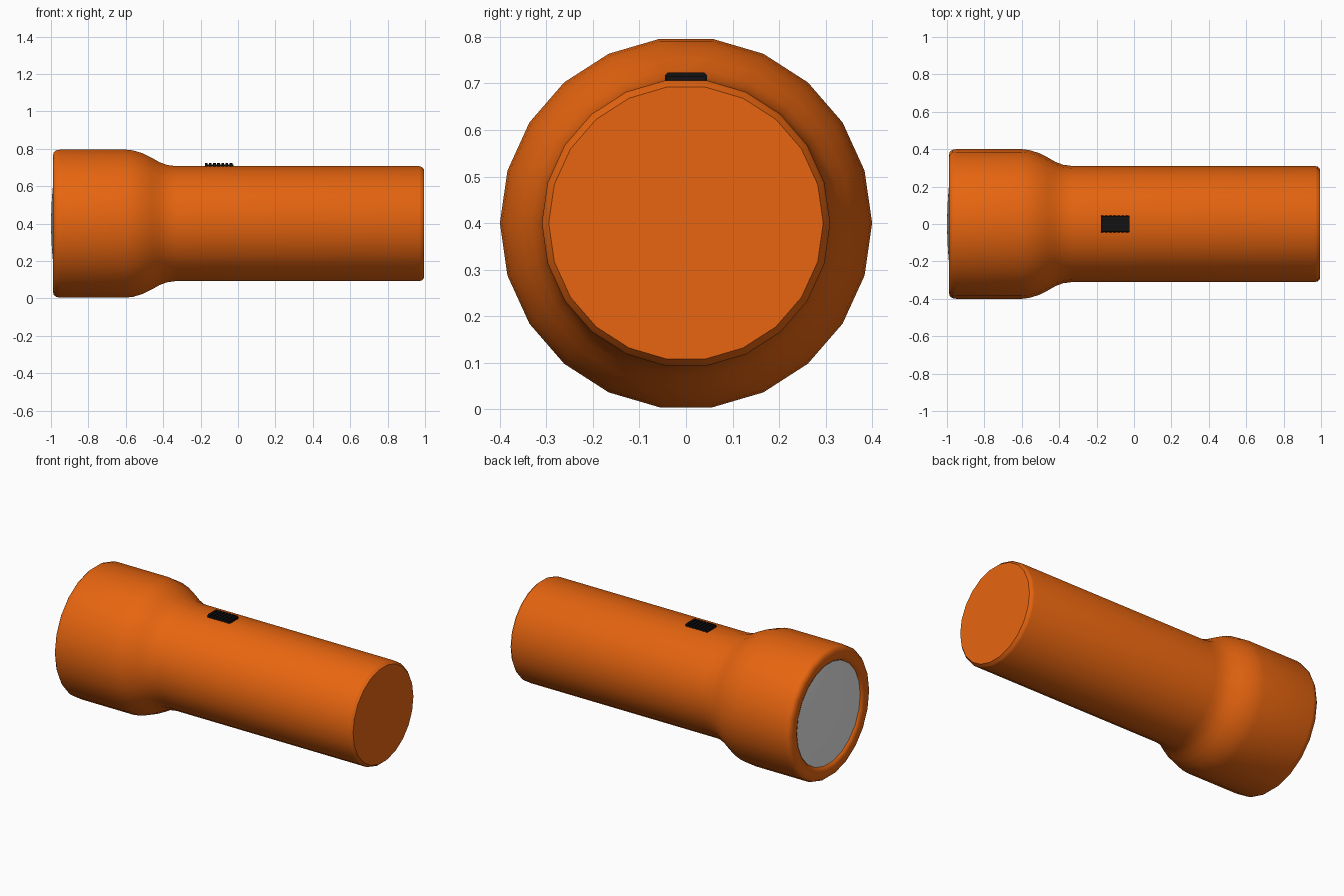
import bpy, bmesh, math

if "Cube" in bpy.data.objects:
    bpy.data.objects.remove(bpy.data.objects["Cube"])

SIDES = 22
AXIS_Z = 0.4


def material(name, rgb):
    m = bpy.data.materials.new(name)
    m.diffuse_color = (*rgb, 1)
    m.use_nodes = True
    m.node_tree.nodes["Principled BSDF"].inputs["Base Color"].default_value = m.diffuse_color
    return m


orange = material("orange plastic", (0.80, 0.13, 0.005))
clear = material("pale lens", (0.80, 0.80, 0.80))
black = material("black rubber", (0.006, 0.006, 0.006))


def finish(name, bm, mat, angle=None):
    bmesh.ops.recalc_face_normals(bm, faces=bm.faces[:])
    me = bpy.data.meshes.new(name)
    bm.to_mesh(me)
    bm.free()
    me.materials.append(mat)
    ob = bpy.data.objects.new(name, me)
    bpy.context.collection.objects.link(ob)
    if angle:
        bpy.ops.object.select_all(action='DESELECT')
        ob.select_set(True)
        bpy.context.view_layer.objects.active = ob
        bpy.ops.object.shade_smooth_by_angle(angle=math.radians(angle))
    return ob


def lathe(name, profile, mat, angle):
    """Revolve (x, radius) points round the long axis, capping both ends."""
    bm = bmesh.new()
    rings = []
    for x, r in profile:
        rings.append([bm.verts.new((x, r * math.cos(2 * math.pi * i / SIDES),
                                    AXIS_Z + r * math.sin(2 * math.pi * i / SIDES)))
                      for i in range(SIDES)])
    for a, b in zip(rings, rings[1:]):
        for i in range(SIDES):
            j = (i + 1) % SIDES
            bm.faces.new((a[i], a[j], b[j], b[i]))
    bm.faces.new(rings[0])
    bm.faces.new(rings[-1])
    return finish(name, bm, mat, angle)


# Housing: recessed lens seat, rounded rim, wide head, curved neck, handle, end cap
lathe("flashlight_housing", [
    (-0.968, 0.31), (-0.982, 0.318), (-0.99, 0.335), (-0.99, 0.365),
    (-0.985, 0.385), (-0.972, 0.396), (-0.95, 0.40), (-0.60, 0.40),
    (-0.56, 0.395), (-0.51, 0.38), (-0.46, 0.355), (-0.42, 0.332),
    (-0.38, 0.317), (-0.33, 0.31), (0.97, 0.31), (0.983, 0.306),
    (0.992, 0.296), (0.995, 0.295)], orange, 40)

# Slightly domed lens
lathe("lens", [(-0.965, 0.312), (-0.975, 0.312), (-0.987, 0.23),
               (-0.995, 0.14), (-0.999, 0.04)], clear, 40)


# Sliding switch: a base pad with cross ridges
def bar(bm, x0, x1, z0, z1, half_y, inset):
    ends = []
    for x in (x0, x1):
        ends.append([bm.verts.new((x, y, z)) for y, z in (
            (-half_y, z0), (half_y, z0), (half_y, z1 - inset),
            (half_y - inset, z1), (-half_y + inset, z1), (-half_y, z1 - inset))])
    a, b = ends
    for i in range(6):
        j = (i + 1) % 6
        bm.faces.new((a[i], a[j], b[j], b[i]))
    bm.faces.new(a)
    bm.faces.new(b)


bm = bmesh.new()
bar(bm, -0.175, -0.025, 0.69, 0.716, 0.043, 0.004)
RIDGES = 7
step = 0.155 / RIDGES
for i in range(RIDGES):
    x = -0.1775 + i * step
    bar(bm, x, x + step * 0.65, 0.69, 0.724, 0.045, 0.006)
finish("switch", bm, black)
